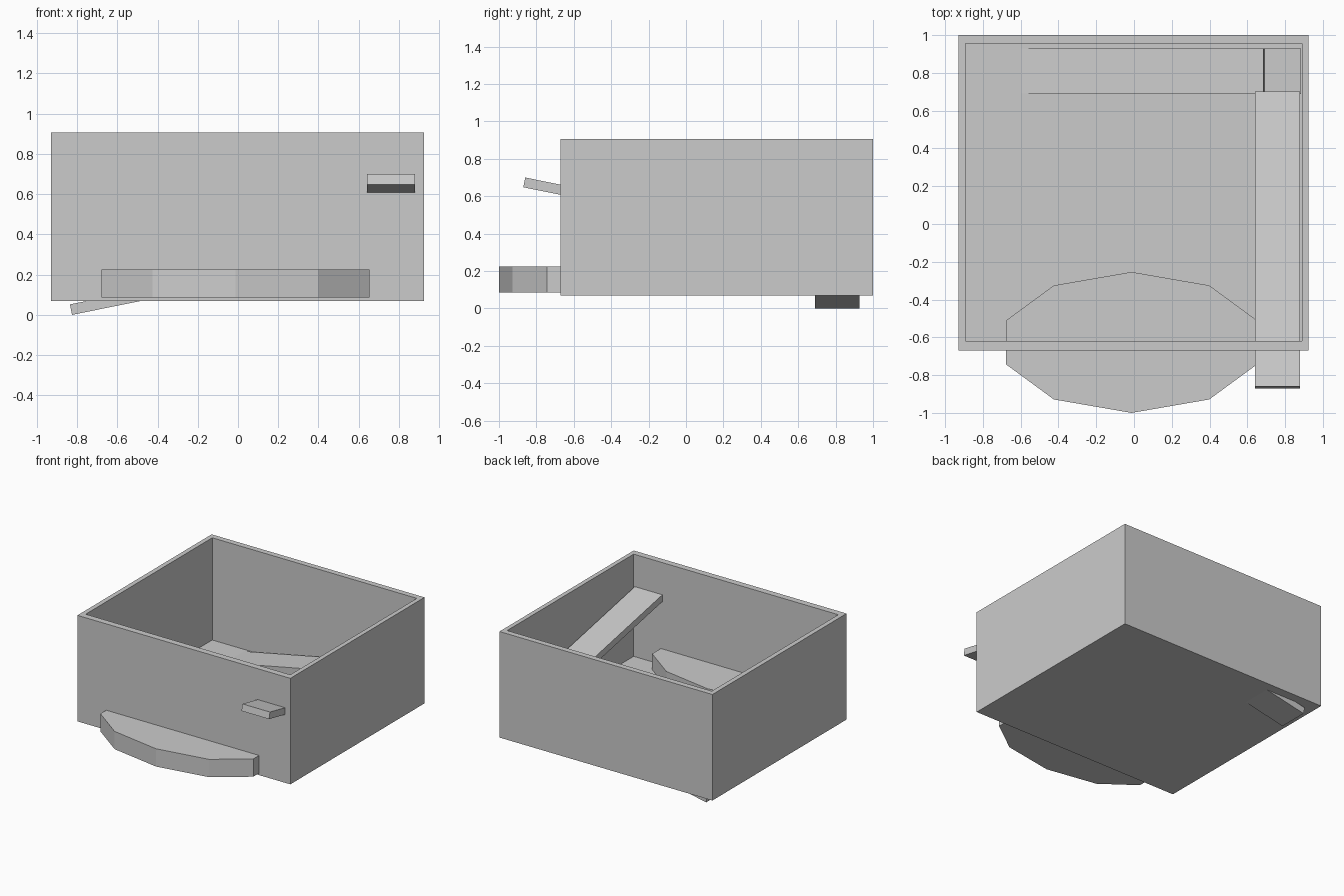
import bpy, bmesh, math
from mathutils import Vector

if "Cube" in bpy.data.objects:
    bpy.data.objects.remove(bpy.data.objects["Cube"])

grey = bpy.data.materials.new("plain grey")
grey.diffuse_color = (0.6, 0.6, 0.6, 1)
grey.use_nodes = True
grey.node_tree.nodes["Principled BSDF"].inputs["Base Color"].default_value = grey.diffuse_color


def prism(name, base, sweep):
    """Solid made by sweeping a flat outline along a vector."""
    bm = bmesh.new()
    face = bm.faces.new([bm.verts.new(p) for p in base])
    ext = bmesh.ops.extrude_face_region(bm, geom=[face])
    moved = [v for v in ext["geom"] if isinstance(v, bmesh.types.BMVert)]
    bmesh.ops.translate(bm, vec=Vector(sweep), verts=moved)
    bmesh.ops.recalc_face_normals(bm, faces=bm.faces)
    mesh = bpy.data.meshes.new(name)
    bm.to_mesh(mesh)
    bm.free()
    mesh.materials.append(grey)
    obj = bpy.data.objects.new(name, mesh)
    bpy.context.collection.objects.link(obj)
    return obj


def block(name, x0, x1, y0, y1, z0, z1):
    base = [(x0, y0, z0), (x1, y0, z0), (x1, y1, z0), (x0, y1, z0)]
    return prism(name, base, (0, 0, z1 - z0))


def plank(name, start, end, width, thick):
    """Sloping board; start and end lie on one lower edge."""
    start, end, width = Vector(start), Vector(end), Vector(width)
    up = (end - start).cross(width).normalized() * thick
    if up.z < 0:
        up = -up
    return prism(name, [start, end, end + up, start + up], width)


# Open-topped bin: inset the top face and push it down to the floor
bin_obj = block("open_bin", -0.93, 0.925, -0.67, 1.0, 0.07, 0.905)
bm = bmesh.new()
bm.from_mesh(bin_obj.data)
top = max(bm.faces, key=lambda f: f.calc_center_median().z)
inner = bmesh.ops.extrude_face_region(bm, geom=[top])
bmesh.ops.delete(bm, geom=[top], context='FACES_ONLY')
rim = [v for v in inner["geom"] if isinstance(v, bmesh.types.BMVert)]
for v in rim:
    v.co.x = 0.89 if v.co.x > 0 else -0.893
    v.co.y = 0.955 if v.co.y > 0 else -0.62
cap = [f for f in inner["geom"] if isinstance(f, bmesh.types.BMFace)]
well = bmesh.ops.extrude_face_region(bm, geom=cap)
bmesh.ops.delete(bm, geom=cap, context='FACES_ONLY')
for v in well["geom"]:
    if isinstance(v, bmesh.types.BMVert):
        v.co.z = 0.10
bmesh.ops.recalc_face_normals(bm, faces=bm.faces)
bm.to_mesh(bin_obj.data)
bm.free()

# Ten-sided oval tray passing through the front wall
oval = [(-0.013 + 0.70 * math.cos(math.radians(18 + 36 * i)),
         -0.627 + 0.373 * math.sin(math.radians(18 + 36 * i)), 0.085)
        for i in range(10)]
prism("front_tray", oval, (0, 0, 0.14))

# Ramp entering through the front, corner landing, and ramp leaving by the floor
plank("side_ramp", (0.64, -0.87, 0.648), (0.64, 0.69, 0.333), (0.24, 0, 0), 0.053)
plank("back_ramp", (-0.825, 0.69, 0.0), (0.695, 0.69, 0.307), (0, 0.238, 0), 0.053)
block("corner_landing", 0.69, 0.885, 0.688, 0.93, 0.32, 0.375)
